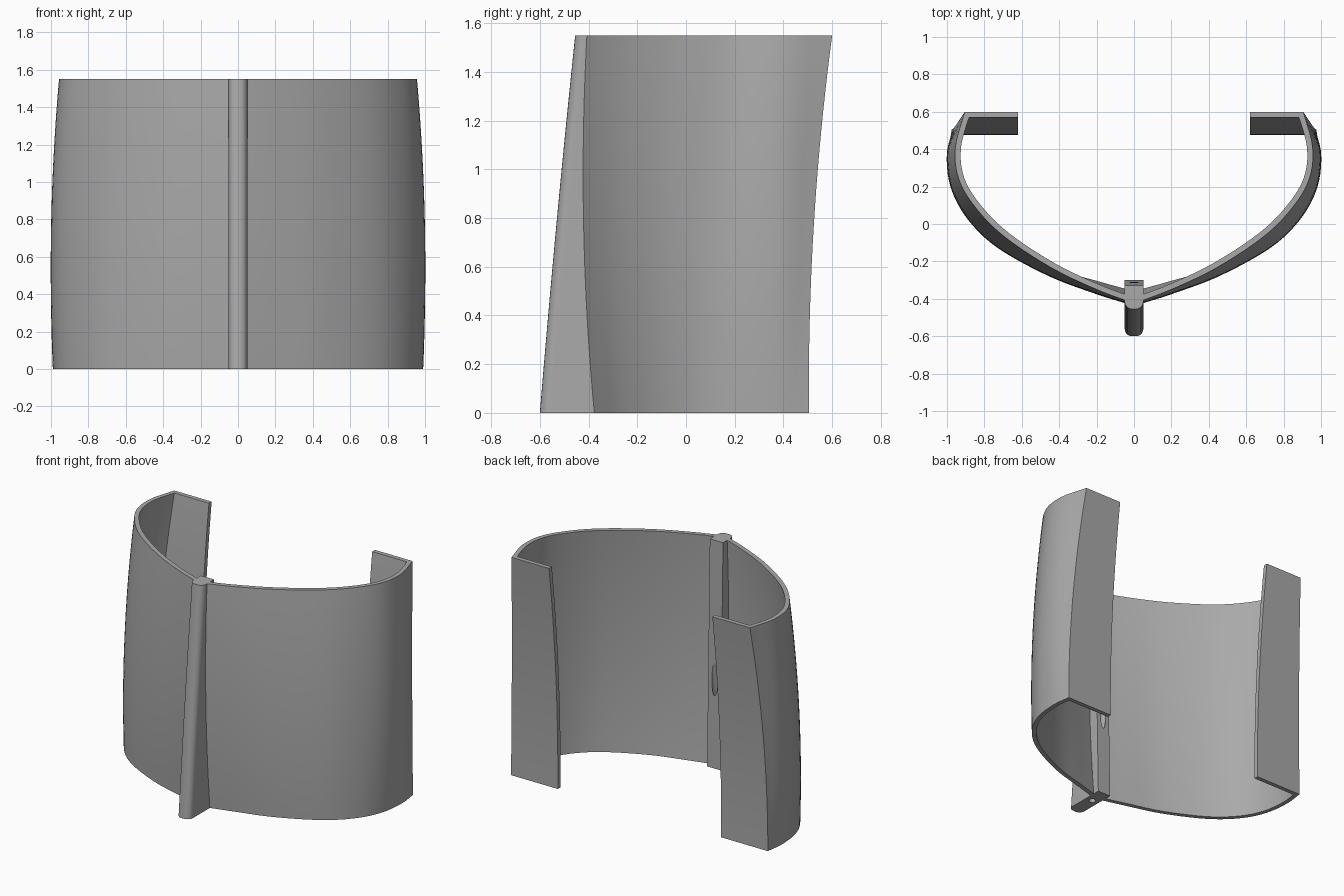
import bpy, bmesh, math
from mathutils import Vector

if "Cube" in bpy.data.objects:
    bpy.data.objects.remove(bpy.data.objects["Cube"])

HEIGHT = 1.55
WALL = 0.03
LIP_X = 0.62      # inner end of the rear lips
LAYERS = 20

grey = bpy.data.materials.new("plain grey")
grey.diffuse_color = (0.40, 0.40, 0.40, 1)
grey.use_nodes = True
grey.node_tree.nodes["Principled BSDF"].inputs["Base Color"].default_value = grey.diffuse_color

# Outer half sections from the rear corner to the bow, at bottom, middle and top
BOTTOM = [(.975, .505), (.99, .36), (.965, .18), (.88, .02), (.72, -.125), (.45, -.26), (.2, -.335), (0, -.39)]
MIDDLE = [(.955, .525), (.998, .38), (.977, .2), (.88, .03), (.72, -.125), (.45, -.28), (.2, -.375), (0, -.435)]
TOP = [(.905, .60), (.955, .41), (.937, .24), (.845, .085), (.69, -.07), (.44, -.235), (.2, -.35), (0, -.425)]


def blend(a, b, c, t):
    """Quadratic through a, b, c at t = 0, 0.5, 1."""
    return a * (2 * t - 1) * (t - 1) + b * 4 * t * (1 - t) + c * t * (2 * t - 1)


def smooth_path(pts, steps=5):
    """Catmull-Rom curve through the points."""
    p = [2 * pts[0] - pts[1]] + pts + [2 * pts[-1] - pts[-2]]
    out = []
    for i in range(1, len(p) - 2):
        a, b, c, d = p[i - 1:i + 3]
        for k in range(steps):
            t = k / steps
            out.append(0.5 * (2 * b + (c - a) * t + (2 * a - 5 * b + 4 * c - d) * t ** 2
                              + (3 * b - a - 3 * c + d) * t ** 3))
    return out + [pts[-1]]


def section(t):
    """Closed half section of the shell with its rear lip."""
    pts = [Vector((blend(a[0], b[0], c[0], t), blend(a[1], b[1], c[1], t)))
           for a, b, c in zip(BOTTOM, MIDDLE, TOP)]
    outer = smooth_path(pts)
    inner = []
    for i, p in enumerate(outer):
        d = (outer[min(i + 1, len(outer) - 1)] - outer[max(i - 1, 0)]).normalized()
        inner.append(p + Vector((d.y, -d.x)) * WALL)
    # square the inner corner against the lip, and close on the centre line
    back = outer[0].y
    d = (inner[1] - inner[2]).normalized()
    inner[0] = inner[1] + d * ((back - WALL - inner[1].y) / d.y)
    inner[-1] = Vector((0, outer[-1].y + WALL * 1.05))
    return [Vector((LIP_X, back))] + outer + inner[::-1] + [Vector((LIP_X, back - WALL))]


def loft(name, rings):
    bm = bmesh.new()
    rows = [[bm.verts.new(v) for v in r] for r in rings]
    n = len(rows[0])
    for lo, hi in zip(rows, rows[1:]):
        for i in range(n):
            j = (i + 1) % n
            bm.faces.new((lo[i], lo[j], hi[j], hi[i]))
    bm.faces.new(rows[0][::-1])
    bm.faces.new(rows[-1])
    bmesh.ops.recalc_face_normals(bm, faces=bm.faces)
    me = bpy.data.meshes.new(name)
    bm.to_mesh(me)
    bm.free()
    me.materials.append(grey)
    ob = bpy.data.objects.new(name, me)
    bpy.context.collection.objects.link(ob)
    return ob


def shade(ob):
    bpy.ops.object.select_all(action='DESELECT')
    ob.select_set(True)
    bpy.context.view_layer.objects.active = ob
    bpy.ops.object.shade_smooth_by_angle(angle=math.radians(30))


# Curved shell halves with rear lips
for name, side in (("right_shell", 1), ("left_shell", -1)):
    rings = [[(side * p.x, p.y, HEIGHT * k / LAYERS) for p in section(k / LAYERS)]
             for k in range(LAYERS + 1)]
    shade(loft(name, rings))

# Raked front post with a rounded nose
rings = []
for k in range(LAYERS + 1):
    t = k / LAYERS
    front, back = blend(-.60, -.532, -.455, t), -.30 - .03 * t
    r = .04
    ring = [(.05, back), (-.05, back)]
    for cx, start in ((-.05 + r, 180), (.05 - r, 270)):
        for s in range(6):
            a = math.radians(start + 18 * s)
            ring.append((cx + r * math.cos(a), front + r + r * math.sin(a)))
    rings.append([(x, y, HEIGHT * t) for x, y in ring])
post = loft("front_post", rings)

# Slanted bore from the underside of the post to its rear face
start, end = Vector((0, -.446, -.14)), Vector((0, -.266, .86))
axis = end - start
bpy.ops.mesh.primitive_cylinder_add(vertices=24, radius=.022, depth=axis.length, location=(start + end) / 2)
drill = bpy.context.object
drill.name = "bore_cutter"
drill.rotation_euler = axis.to_track_quat('Z', 'Y').to_euler()
drill.data.materials.append(grey)
drill.hide_render = True
drill.hide_set(True)
cut = post.modifiers.new("bore", 'BOOLEAN')
cut.operation = 'DIFFERENCE'
cut.solver = 'EXACT'
cut.object = drill
shade(post)
